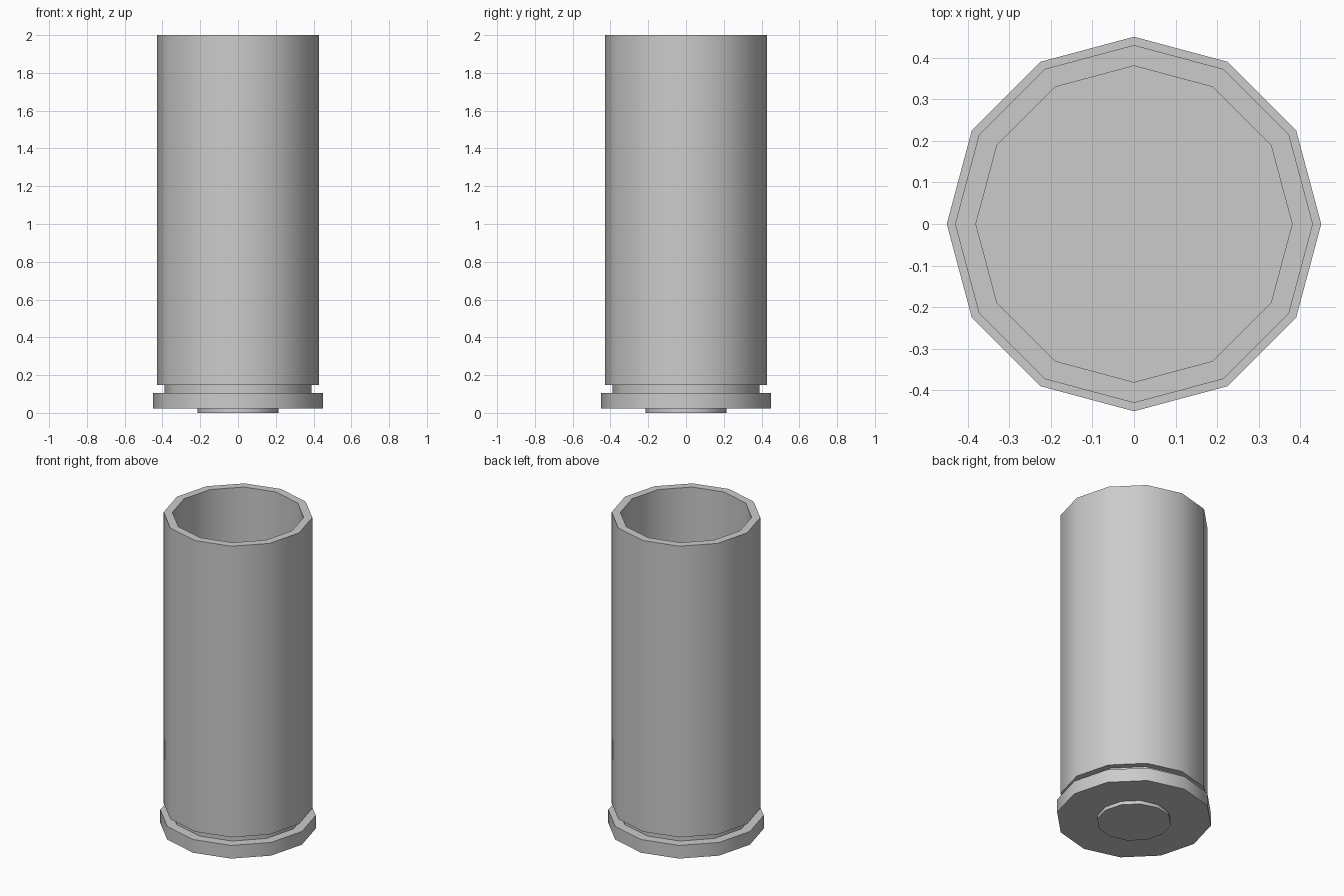
import bpy, bmesh
from math import cos, sin, tau, radians

if "Cube" in bpy.data.objects:
    bpy.data.objects.remove(bpy.data.objects["Cube"])

SIDES = 12


def lathe(name, profile):
    """Revolve (radius, z) points into a closed solid with flat end caps."""
    bm = bmesh.new()
    rings = [[bm.verts.new((r * cos(tau * i / SIDES), r * sin(tau * i / SIDES), z))
              for i in range(SIDES)] for r, z in profile]
    for a, b in zip(rings, rings[1:]):
        for i in range(SIDES):
            j = (i + 1) % SIDES
            bm.faces.new((a[i], a[j], b[j], b[i]))
    bm.faces.new(rings[0][::-1])
    bm.faces.new(rings[-1])
    bmesh.ops.recalc_face_normals(bm, faces=bm.faces)
    mesh = bpy.data.meshes.new(name)
    bm.to_mesh(mesh)
    bm.free()
    obj = bpy.data.objects.new(name, mesh)
    bpy.context.collection.objects.link(obj)
    bpy.ops.object.select_all(action='DESELECT')
    obj.select_set(True)
    bpy.context.view_layer.objects.active = obj
    bpy.ops.object.shade_smooth_by_angle(angle=radians(35))
    return obj


# Hollow casing: raised base disc, rim, groove, outer wall, mouth, inner wall, floor
lathe("casing", [
    (0.215, 0.0), (0.215, 0.022),
    (0.45, 0.022), (0.45, 0.106),
    (0.39, 0.106), (0.39, 0.148),
    (0.43, 0.148), (0.43, 2.0),
    (0.38, 2.0), (0.38, 0.148),
])
